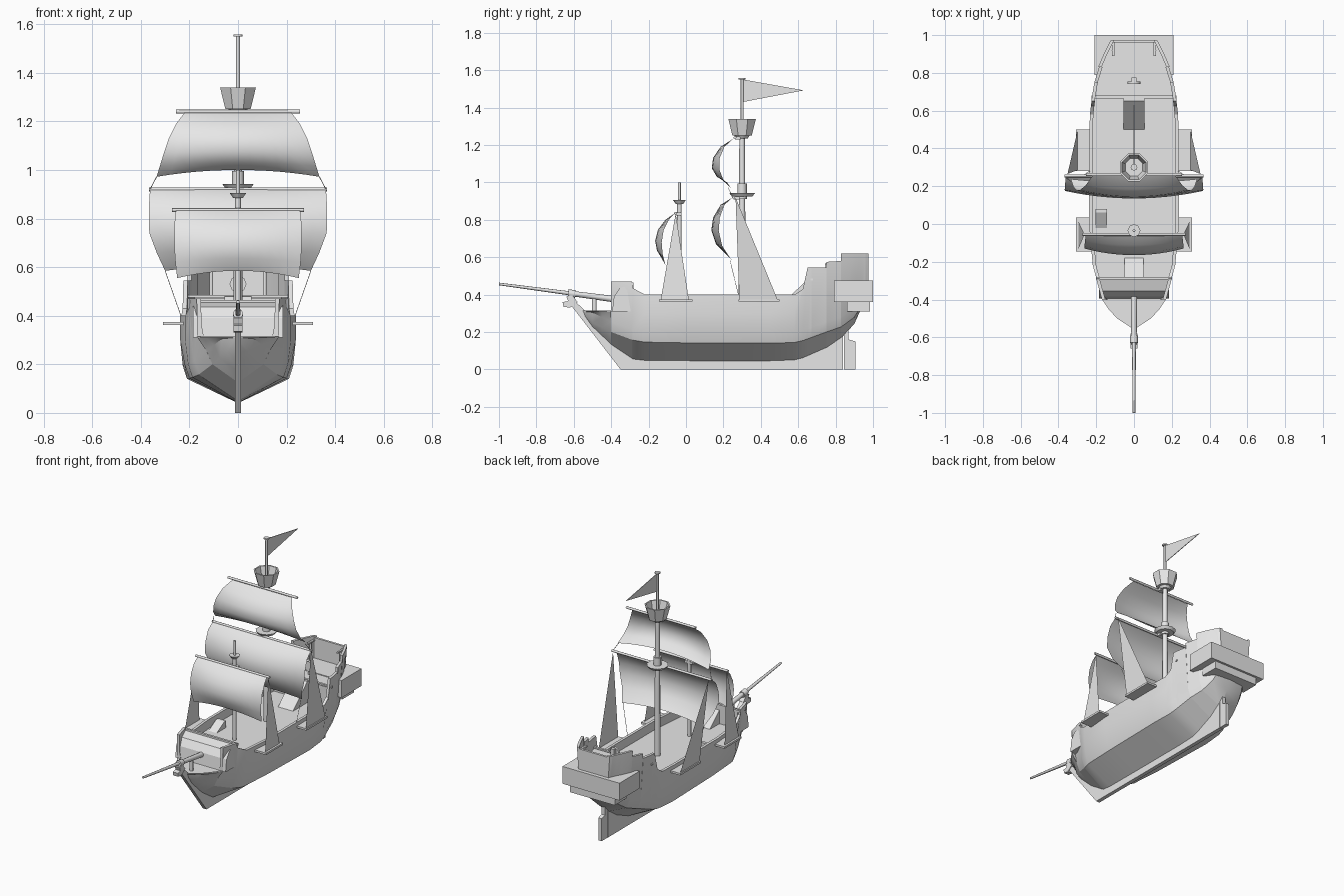
import bpy, bmesh, math
from mathutils import Vector

cube = bpy.data.objects.get("Cube")
if cube:
    bpy.data.objects.remove(cube, do_unlink=True)

mat = bpy.data.materials.new("light_grey")
mat.use_nodes = True
grey = (0.8, 0.8, 0.8, 1)
mat.diffuse_color = grey
mat.node_tree.nodes["Principled BSDF"].inputs["Base Color"].default_value = grey


def finish(name, bm, smooth=None, closed=True):
    if closed:
        bmesh.ops.recalc_face_normals(bm, faces=bm.faces)
    mesh = bpy.data.meshes.new(name)
    bm.to_mesh(mesh)
    bm.free()
    mesh.materials.append(mat)
    obj = bpy.data.objects.new(name, mesh)
    bpy.context.collection.objects.link(obj)
    if smooth:
        bpy.ops.object.select_all(action='DESELECT')
        obj.select_set(True)
        bpy.context.view_layer.objects.active = obj
        bpy.ops.object.shade_smooth_by_angle(angle=math.radians(smooth))
    return obj


def box(name, xs, ys, zs):
    bm = bmesh.new()
    bmesh.ops.create_cube(bm, size=1)
    for v in bm.verts:
        v.co = [(lo + hi) / 2 + c * (hi - lo) for c, (lo, hi) in zip(v.co, (xs, ys, zs))]
    return finish(name, bm)


def plate(name, outline, half, middle=0):
    """Side outline in (y, z), extruded across x."""
    bm = bmesh.new()
    face = bm.faces.new([bm.verts.new((middle - half, y, z)) for y, z in outline])
    if half:
        new = bmesh.ops.extrude_face_region(bm, geom=[face])["geom"]
        for v in new:
            if isinstance(v, bmesh.types.BMVert):
                v.co.x += 2 * half
    return finish(name, bm, closed=half > 0)


def rod(name, start, end, r1, r2=None, sides=8):
    start, end = Vector(start), Vector(end)
    axis = end - start
    bm = bmesh.new()
    bmesh.ops.create_cone(bm, cap_ends=True, segments=sides, radius1=r1,
                          radius2=r1 if r2 is None else r2, depth=axis.length)
    turn = axis.to_track_quat('Z', 'Y')
    for v in bm.verts:
        v.co = (start + end) / 2 + turn @ v.co
    return finish(name, bm, 50)


def lathe(name, profile, y, sides=8):
    """Closed (radius, z) profile spun round a vertical axis."""
    bm = bmesh.new()
    rings = []
    for i in range(sides):
        a = math.tau * (i + 0.5) / sides
        rings.append([bm.verts.new((r * math.cos(a), y + r * math.sin(a), z)) for r, z in profile])
    n = len(profile)
    for i in range(sides):
        a, b = rings[i], rings[(i + 1) % sides]
        for j in range(n):
            k = (j + 1) % n
            bm.faces.new((a[j], b[j], b[k], a[k]))
    return finish(name, bm)


def sample(table, y):
    """Linear interpolation of table rows keyed by their first value."""
    for a, b in zip(table, table[1:]):
        if y <= b[0]:
            t = max(0, (y - a[0]) / (b[0] - a[0]))
            return [p + (q - p) * t for p, q in zip(a[1:], b[1:])]
    return table[-1][1:]


# Hull: bottom rows are (y, keel height, bilge half width, bilge height)
bottom = [(-.55, .29, .005, .295), (-.5, .22, .045, .25), (-.4, .125, .105, .2),
          (-.28, .045, .165, .155), (-.2, .04, .195, .143), (.45, .04, .21, .14),
          (.6, .045, .2, .145), (.75, .11, .17, .2), (.88, .2, .125, .245), (.93, .31, .1, .33),
          (.975, .36, .09, .38)]
# Upper rows are (y, rail half width, rail height, deck height)
upper = [(-.55, .012, .315, .31), (-.5, .09, .315, .31), (-.45, .135, .315, .31),
         (-.4, .168, .315, .31), (-.4, .17, .47, .31), (-.29, .2, .47, .34),
         (-.285, .2, .435, .34), (-.22, .218, .4, .34), (0, .238, .4, .34),
         (.45, .238, .4, .34), (.58, .233, .4, .34), (.625, .228, .43, .34), (.65, .225, .545, .34),
         (.67, .223, .545, .34), (.67, .223, .545, .47), (.75, .21, .545, .47),
         (.75, .21, .575, .47), (.83, .185, .58, .47), (.83, .19, .62, .47),
         (.9, .16, .62, .47), (.93, .145, .62, .47), (.96, .13, .62, .47), (.96, .13, .62, .61),
         (.975, .12, .62, .61)]
bm = bmesh.new()
rings = []
for y, rail, top, deck in upper:
    keel, bilge, low = sample(bottom, y)
    turn = min(rail, bilge * .8 + rail * .2 + .012)
    inner = max(rail - .018, .004)
    half = [(bilge, low), (turn, min(low + .055, top - .005)), (rail, max(top - .1, low + .06) if top < .41 and y > -.3 else top - .004),
            (rail, top), (inner, top), (inner, deck)]
    ring = [(0, keel)] + half + [(-x, z) for x, z in reversed(half)]
    rings.append([bm.verts.new((x, y, z)) for x, z in ring])
n = len(rings[0])
for a, b in zip(rings, rings[1:]):
    for j in range(n):
        k = (j + 1) % n
        bm.faces.new((a[j], b[j], b[k], a[k]))
bm.faces.new(rings[0])
bm.faces.new(rings[-1])
finish("hull", bm, 28)

# Keel, stem, rudder and beak
plate("keel_and_stem", [(-.35, 0), (.84, 0), (.84, .2), (.6, .06), (-.28, .06), (-.4, .15),
                        (-.5, .25), (-.54, .315), (-.6, .37), (-.62, .35)], .013)
plate("rudder", [(.845, 0), (.905, 0), (.905, .15), (.87, .16), (.87, .25), (.845, .25)], .012)
plate("beak", [(-.655, .335), (-.62, .33), (-.58, .36), (-.61, .4), (-.64, .39), (-.63, .365), (-.66, .36)], .018)

# Stern gallery
box("stern_gallery", (-.21, .21), (.79, 1), (.36, .475))
box("stern_gallery_base", (-.165, .165), (.86, .985), (.31, .36))

# Forecastle front, stairs, hatch and deck fittings
plate("forecastle", [(-.395, .31), (-.385, .39), (-.355, .435), (-.29, .455), (-.28, .455), (-.28, .31)], .185)
box("forecastle_rail", (-.2, .2), (-.295, -.28), (.45, .465))
plate("fore_stairs", [(-.18, .34), (-.28, .34), (-.28, .43)], .05)
plate("aft_stairs", [(.5, .34), (.67, .34), (.67, .48), (.65, .48)], .055)
plate("deck_hatch", [(-.02, .34), (.08, .34), (.08, .385), (.06, .385)], .03, -.173)
box("poop_rail", (-.225, .225), (.665, .68), (.475, .485))
rod("wheel", (0, .742, .53), (0, .755, .53), .035)
box("wheel_stand", (-.012, .012), (.755, .775), (.47, .56))
for side, label in ((1, "left"), (-1, "right")):
    rod(label + "_stern_post", (side * .11, .92, .47), (side * .11, .92, .6), .008)
    box(label + "_stern_bracket", (side * .11 - .006, side * .11 + .006), (.89, .965), (.59, .6))

# Bowsprit
rod("bowsprit", (0, -.38, .375), (0, -.62, .407), .017, .014)
rod("bowsprit_tip", (0, -.6, .404), (0, -1, .457), .011, .007)
rod("bowsprit_band", (0, -.59, .402), (0, -.63, .408), .021)
rod("bowsprit_post", (0, -.49, .31), (0, -.49, .385), .012)

# Masts and tops
rod("main_mast", (0, .3, .34), (0, .3, 1.25), .019, .015)
rod("main_mast_collar", (0, .3, .91), (0, .3, .995), .025)
rod("main_top", (0, .3, .925), (0, .3, .942), .055, .068, 10)
rod("topmast", (0, .3, 1.25), (0, .3, 1.555), .008)
rod("topmast_cap", (0, .3, 1.55), (0, .3, 1.558), .018)
lathe("crows_nest", [(0.001, 1.25), (.056, 1.25), (.08, 1.34), (.07, 1.34), (.05, 1.262), (.001, 1.262)], .3)
rod("crows_nest_base", (0, .3, 1.235), (0, .3, 1.25), .03, .04)
plate("pennant", [(.305, 1.55), (.305, 1.43), (.63, 1.492)], .002)
rod("fore_mast", (0, -.035, .34), (0, -.035, .9), .012)
rod("fore_topmast", (0, -.035, .9), (0, -.035, 1), .008)
rod("fore_top", (0, -.035, .885), (0, -.035, .905), .02, .034)


def sail(name, rows, sag, arch, columns=12):
    """Rows of (y, z, half width); edges sweep back and the foot arches up."""
    bm = bmesh.new()
    grid = []
    last = len(rows) - 1
    for i, (y, z, w) in enumerate(rows):
        t = i / last
        line = []
        for j in range(columns + 1):
            u = 2 * j / columns - 1
            line.append(bm.verts.new((u * w, y + sag * u * u * math.sin(math.pi * t * .85),
                                      z + arch * (1 - u * u) * t ** 3)))
        grid.append(line)
    for a, b in zip(grid, grid[1:]):
        for j in range(columns):
            bm.faces.new((a[j], b[j], b[j + 1], a[j + 1]))
    return finish(name, bm, 60, closed=False)


sail("fore_sail", [(-.06, .835, .255), (-.11, .8, .26), (-.15, .745, .262), (-.165, .68, .262),
                   (-.155, .62, .258), (-.125, .555, .25)], .035, .03)
sail("main_sail", [(.25, .92, .362), (.185, .88, .365), (.145, .81, .367), (.135, .74, .365),
                   (.16, .66, .335), (.225, .585, .3)], .04, .02)
sail("top_sail", [(.255, 1.235, .22), (.185, 1.19, .255), (.145, 1.13, .285), (.138, 1.07, .305),
                  (.165, 1.015, .322), (.22, .972, .335)], .04, .028)
for name, y, z, w in (("fore_yard", -.055, .835, .272), ("main_yard", .255, .92, .367),
                      ("top_yard", .262, 1.24, .255)):
    rod(name, (-w, y, z), (w, y, z), .008)
    box(name + "_sling", (-.03, .03), (y, y + .03), (z - .012, z + .004))

# Shrouds, channels and sail ropes, both sides
for s, label in ((1, "left"), (-1, "right")):
    plate(label + "_main_shroud", [(.285, .372), (.49, .372), (.265, .92)], 0, s * .3).data.vertices[2].co.x = s * .352
    plate(label + "_fore_shroud", [(-.135, .372), (.015, .372), (-.055, .835)], 0, s * .295).data.vertices[2].co.x = s * .262
    edge = sorted((s * .22, s * .308))
    box(label + "_main_channel", edge, (.28, .5), (.362, .375))
    box(label + "_fore_channel", edge, (-.145, .035), (.362, .375))
    rod(label + "_top_sheet", (s * .335, .225, .972), (s * .362, .25, .92), .002, sides=4)
    rod(label + "_main_sheet", (s * .3, .235, .585), (s * .235, .28, .4), .0015, sides=4)
